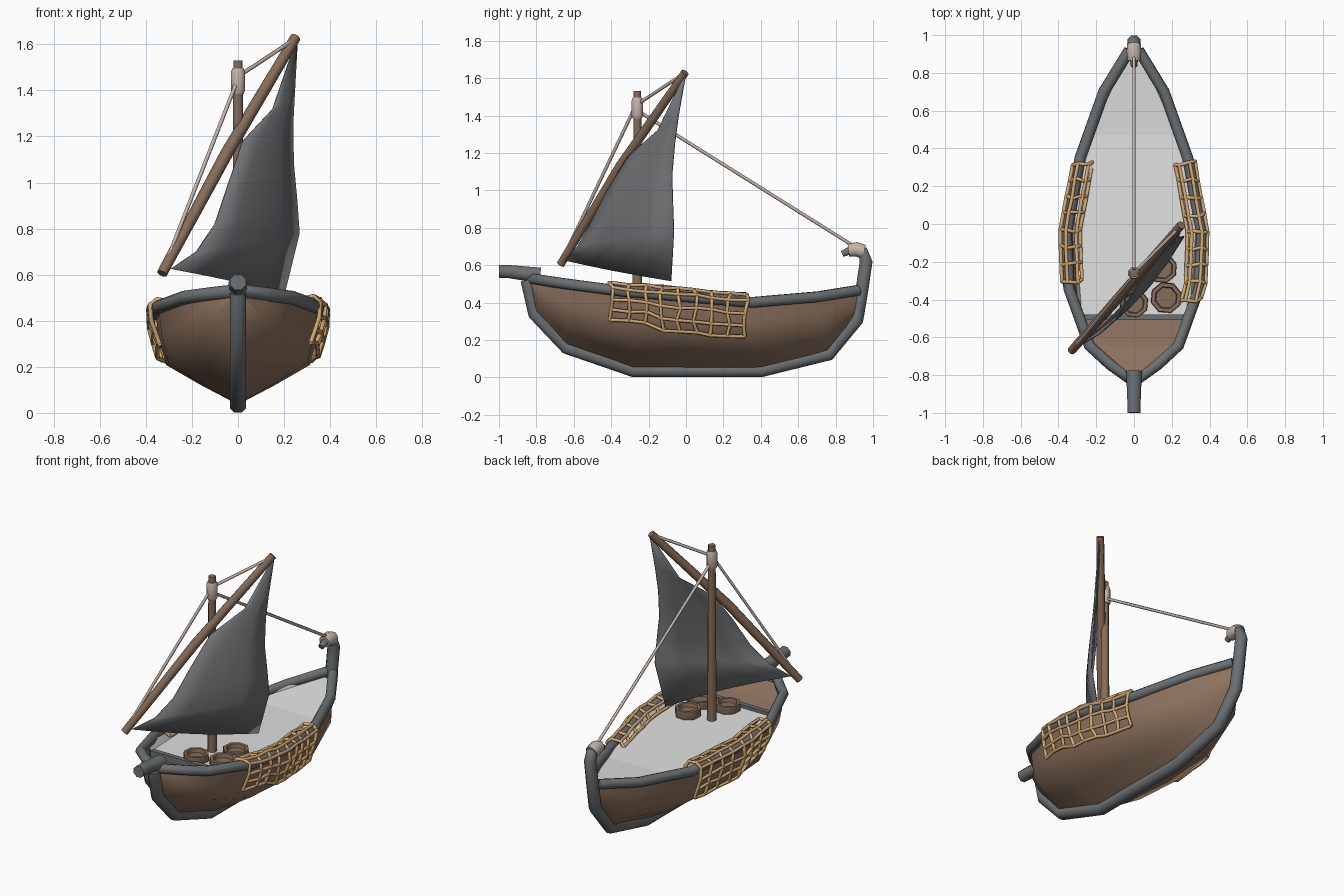
import bpy, bmesh, math, random
from mathutils import Vector as V

if "Cube" in bpy.data.objects:
    bpy.data.objects.remove(bpy.data.objects["Cube"])

random.seed(4)


def material(name, rgb):
    m = bpy.data.materials.new(name)
    m.diffuse_color = (*rgb, 1)
    m.use_nodes = True
    m.node_tree.nodes["Principled BSDF"].inputs["Base Color"].default_value = m.diffuse_color
    return m


SLATE = material("slate grey timber", (0.15, 0.163, 0.17))
SAIL = material("grey sailcloth", (0.165, 0.173, 0.178))
HULL = material("brown planks", (0.268, 0.17, 0.112))
SPAR = material("dark brown wood", (0.24, 0.153, 0.1))
DECK = material("pale grey deck", (0.75, 0.75, 0.75))
ROPE = material("pale rope", (0.56, 0.46, 0.40))
NET = material("tan netting", (0.66, 0.41, 0.175))


def finish(bm, name, mat, angle=50):
    me = bpy.data.meshes.new(name)
    bmesh.ops.recalc_face_normals(bm, faces=bm.faces)
    bm.to_mesh(me)
    bm.free()
    me.materials.append(mat)
    me.polygons.foreach_set("use_smooth", [True] * len(me.polygons))
    me.set_sharp_from_angle(angle=math.radians(angle))
    ob = bpy.data.objects.new(name, me)
    bpy.context.collection.objects.link(ob)
    return ob


def add_tube(bm, path, radii, sides=8):
    """Sweep a regular polygon along a path; radii is a number or a list."""
    pts = [V(p) for p in path]
    if not isinstance(radii, (list, tuple)):
        radii = [radii] * len(pts)
    rings, side = [], None
    for i, p in enumerate(pts):
        t = (pts[min(i + 1, len(pts) - 1)] - pts[max(i - 1, 0)]).normalized()
        if side is None:
            side = V((1, 0, 0)) if abs(t.x) < 0.9 else V((0, 0, 1))
        side = (side - t * side.dot(t)).normalized()
        up = t.cross(side)
        ring = []
        for k in range(sides):
            a = 2 * math.pi * (k + 0.5) / sides
            ring.append(bm.verts.new(p + radii[i] * (side * math.cos(a) + up * math.sin(a))))
        rings.append(ring)
    for a, b in zip(rings, rings[1:]):
        for k in range(sides):
            n = (k + 1) % sides
            bm.faces.new((a[k], a[n], b[n], b[k]))
    bm.faces.new(rings[0])
    bm.faces.new(rings[-1])


def tube(name, path, radii, mat, sides=8, angle=50):
    bm = bmesh.new()
    add_tube(bm, path, radii, sides)
    return finish(bm, name, mat, angle)


def grid(name, rows, mat, angle=40):
    bm = bmesh.new()
    vs = [[bm.verts.new(p) for p in r] for r in rows]
    for a, b in zip(vs, vs[1:]):
        for i in range(len(a) - 1):
            bm.faces.new((a[i], a[i + 1], b[i + 1], b[i]))
    bmesh.ops.remove_doubles(bm, verts=bm.verts, dist=0.0005)
    return finish(bm, name, mat, angle)


# Rail line (x, y, z) and matching keel line (y, z), bow to stern
RAIL = [(0, -.84, .53), (.125, -.745, .515), (.235, -.645, .50), (.345, -.34, .46),
        (.358, -.05, .435), (.285, .35, .40), (.16, .70, .43), (.025, .92, .465)]
KEEL = [(-.85, .52), (-.81, .34), (-.64, .16), (-.28, .036), (.05, .036),
        (.40, .036), (.765, .125), (.915, .31)]


def rail_at(y):
    for a, b in zip(RAIL, RAIL[1:]):
        if y <= b[1]:
            return V(a).lerp(V(b), (y - a[1]) / (b[1] - a[1]))
    return V(RAIL[-1])


# Hull shell: rail, chine, keel, mirrored
rows = []
for g, k in zip(RAIL, KEEL):
    g, k = V(g), V((0, *k))
    c = k.lerp(g, .43)
    c.x = g.x * .87
    half = [g, g.lerp(c, .5) + V((g.x * .025, 0, 0)), c, k.lerp(c, .5) + V((g.x * .02, 0, 0))]
    rows.append(half + [k] + [V((-p.x, p.y, p.z)) for p in reversed(half)])
grid("hull", rows, HULL, 50)

# Rail, keel with curled stern post, bow post
right = [V(p) for p in reversed(RAIL)]
left = [V((-x, y, z)) for x, y, z in RAIL[1:]]
tube("gunwale", right + left, .03, SLATE)
stern = [(.938, .45), (.963, .62), (.945, .67), (.89, .685), (.835, .66)]
tube("keel", [(0, y, z) for y, z in KEEL + stern],
     [.038] * 8 + [.037, .037, .034, .026, .018], SLATE)
tube("bow_post", [(0, -1, .567), (0, -.94, .565), (0, -.78, .545)], [.037, .038, .045], SLATE)


# Floors: the deck lies just under the rail, the bow floor a little lower
def floor(name, sections, mat):
    out = []
    for y, z in sections:
        g = rail_at(y)
        e = V((g.x * .94, y, z))
        out.append([g, e, V((-e.x, y, z)), V((-g.x, y, g.z))])
    grid(name, out, mat, 2)


floor("deck", [(-.48, .425), (.07, .41), (.47, .40), (.91, .435)], DECK)
floor("bow_floor", [(-.49, .40), (-.645, .425), (-.79, .47)], HULL)

# Cross beam at the front of the deck
bm = bmesh.new()
bmesh.ops.create_cube(bm, size=1)
for v in bm.verts:
    v.co = V((v.co.x * .52, v.co.y * .03 - .493, v.co.z * .05 + .42))
finish(bm, "cross_beam", SLATE)

# Mast, slanted yard and lashings
tube("mast", [(0, -.26, .40), (0, -.26, 1.53)], [.028, .022], SPAR)
tube("yard", [(-.33, -.67, .605), (-.05, -.355, 1.125), (.25, -.005, 1.63)],
     [.023, .028, .023], SPAR)
tube("mast_lashing", [(0, -.26, 1.385), (0, -.26, 1.40), (0, -.26, 1.48), (0, -.26, 1.495)],
     [.027, .033, .033, .027], ROPE)
tube("stern_lashing", [(0, .95, .672), (0, .91, .685), (0, .868, .68)],
     [.04, .042, .036], ROPE)

# Rigging ropes
for name, start, end in [("yard_top_rope", (0, -.26, 1.46), (.25, -.01, 1.625)),
                         ("yard_foot_rope", (0, -.27, 1.45), (-.325, -.665, .62)),
                         ("stern_rope", (0, -.25, 1.42), (0, .9, .70))]:
    tube(name, [start, end], .009, ROPE, 6, 80)

# Sail: rows from the foot to the peak, bellied between the two edges
luff = [(-.29, -.645, .625), (-.18, -.58, .70), (-.10, -.51, .82), (-.04, -.42, 1.0),
        (.02, -.31, 1.18), (.15, -.15, 1.32), (.25, -.01, 1.61)]
leech = [(.20, -.08, .515), (.265, -.065, .78), (.255, -.07, .92), (.24, -.075, 1.08),
         (.237, -.06, 1.25), (.245, -.04, 1.40), (.256, -.005, 1.60)]
rows = []
for a, b in zip(luff, leech):
    a, b = V(a), V(b)
    belly = V((.76, -.65, 0)) * (b - a).length * .05
    rows.append([a.lerp(b, t) + belly * math.sin(math.pi * t) for t in (0, .25, .5, .75, 1)])
sail = grid("sail", rows, SAIL, 50)
thick = sail.modifiers.new("thickness", 'SOLIDIFY')
thick.thickness = .007
thick.offset = 0

# Fishing nets draped over both rails
DRAPE = [(-.072, -.005), (-.05, .03), (.005, .04), (.034, .01), (.03, -.06), (.013, -.125), (-.006, -.19)]
for name, s, y0, y1, cols in [("net_right", 1, -.40, .32, 9), ("net_left", -1, -.30, .32, 8)]:
    pts = []
    for i in range(cols):
        y = y0 + (y1 - y0) * i / (cols - 1)
        g = rail_at(y)
        drop = .82 if i < 3 else 1.0
        pts.append([V((s * (g.x + dx), y + random.uniform(-.012, .012),
                       g.z + (dz * drop if dz < -.05 else dz) + random.uniform(-.006, .006)))
                    for dx, dz in DRAPE])
    bm = bmesh.new()
    for line in pts + [list(r) for r in zip(*pts)]:
        add_tube(bm, line, .0105, 5)
    finish(bm, name, NET, 80)

# Round tubs beside the mast, with sunken tops
for n, (x, y, r) in enumerate([(.17, -.39, .085), (.15, -.235, .08), (.0, -.42, .078)]):
    bm = bmesh.new()
    prof = [(.85, .40), (1, .43), (.96, .468), (.72, .468), (.66, .445)]
    rings = [[bm.verts.new((x + r * k * math.cos(a * math.pi / 4 + .3),
                            y + r * k * math.sin(a * math.pi / 4 + .3), z)) for a in range(8)]
             for k, z in prof]
    for a, b in zip(rings, rings[1:]):
        for k in range(8):
            bm.faces.new((a[k], a[(k + 1) % 8], b[(k + 1) % 8], b[k]))
    bm.faces.new(rings[0])
    bm.faces.new(rings[-1])
    finish(bm, f"tub_{n + 1}", SPAR, 48)
